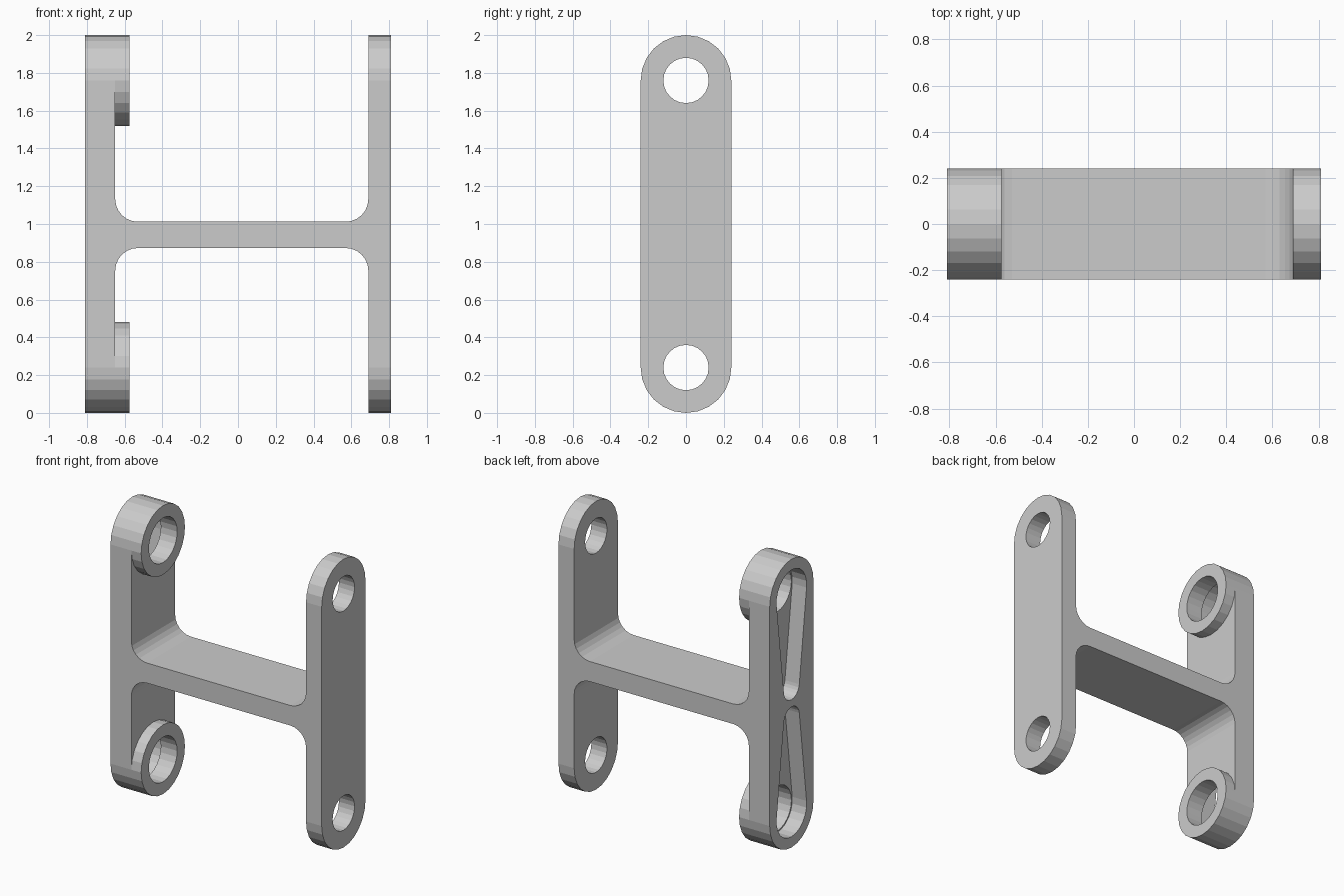
import bpy, bmesh, math

if "Cube" in bpy.data.objects:
    bpy.data.objects.remove(bpy.data.objects["Cube"])

TOP, BOTTOM, R = 1.76, 0.24, 0.24      # pivot heights, plate end radius
BORE, POCKET = 0.155, 0.165            # left-hand bore and pocket radii


def arc(cx, cz, r, a0, a1, n):
    return [(cx + r * math.cos(a0 + (a1 - a0) * i / n),
             cz + r * math.sin(a0 + (a1 - a0) * i / n)) for i in range(n + 1)]


def slot(z_big, r_big, z_small, r_small, n=12):
    """Outline around two circles stacked along z (y, z points)."""
    d = abs(z_big - z_small)
    s = 1 if z_big > z_small else -1
    a = math.asin((r_big - r_small) / d)
    pts = arc(0, 0, r_big, -a, math.pi + a, n)
    pts += arc(0, -d, r_small, math.pi + a, 2 * math.pi - a, n)
    return [(y, z_big + s * z) for y, z in pts]


def circle(z, r, n=24):
    return arc(0, z, r, 0, 2 * math.pi, n)[:-1]


def prism(name, pts, lo, hi, axis):
    """Extrude a closed outline along x (y, z points) or y (x, z points)."""
    bm = bmesh.new()
    place = (lambda p, t: (t, p[0], p[1])) if axis == 'x' else (lambda p, t: (p[0], t, p[1]))
    a = [bm.verts.new(place(p, lo)) for p in pts]
    b = [bm.verts.new(place(p, hi)) for p in pts]
    bm.faces.new(a)
    bm.faces.new(b)
    for i in range(len(pts)):
        j = (i + 1) % len(pts)
        bm.faces.new((a[i], a[j], b[j], b[i]))
    return finish(name, bm)


def finish(name, bm):
    bmesh.ops.recalc_face_normals(bm, faces=bm.faces)
    mesh = bpy.data.meshes.new(name)
    bm.to_mesh(mesh)
    bm.free()
    ob = bpy.data.objects.new(name, mesh)
    bpy.context.collection.objects.link(ob)
    return ob


def boolean(target, cutter, operation='DIFFERENCE'):
    mod = target.modifiers.new('cut', 'BOOLEAN')
    mod.operation, mod.solver, mod.object = operation, 'EXACT', cutter
    bpy.context.view_layer.objects.active = target
    bpy.ops.object.modifier_apply(modifier=mod.name)
    bpy.data.objects.remove(cutter, do_unlink=True)


# H-shaped body: two upright plates and a filleted cross web
F, XL, XR, ZU, ZL = 0.12, -0.65, 0.69, 1.012, 0.873
q = math.pi / 2
outline = [(-0.81, -0.1), (XL, -0.1)]
outline += arc(XL + F, ZL - F, F, 2 * q, q, 6)
outline += arc(XR - F, ZL - F, F, q, 0, 6)
outline += [(XR, -0.1), (0.81, -0.1), (0.81, 2.1), (XR, 2.1)]
outline += arc(XR - F, ZU + F, F, 0, -q, 6)
outline += arc(XL + F, ZU + F, F, 3 * q, 2 * q, 6)
outline += [(XL, 2.1), (-0.81, 2.1)]
body = prism('bracket_body', outline, -0.3, 0.3, 'y')
boolean(body, prism('plate_shape', slot(TOP, R, BOTTOM, R), -0.9, 0.9, 'x'), 'INTERSECT')

for z, z_tip, label in ((TOP, 1.11, 'upper'), (BOTTOM, 0.89, 'lower')):
    # pivot holes and tapered outer pocket
    boolean(body, prism('right_hole', circle(z, 0.12), 0.6, 0.9, 'x'))
    boolean(body, prism('left_bore', circle(z, BORE), -0.9, -0.6, 'x'))
    boolean(body, prism('pocket', slot(z, POCKET, z_tip, 0.085), -0.9, -0.70, 'x'))

    # raised ring on the inner side of the left plate
    bm = bmesh.new()
    loops = [[bm.verts.new((x, y, h)) for y, h in circle(z, r)]
             for x, r in ((XL, R), (-0.575, R), (-0.575, BORE), (XL, BORE))]
    for p, o in zip(loops, loops[1:]):
        for i in range(24):
            j = (i + 1) % 24
            bm.faces.new((p[i], p[j], o[j], o[i]))
    finish(label + '_boss_ring', bm)
